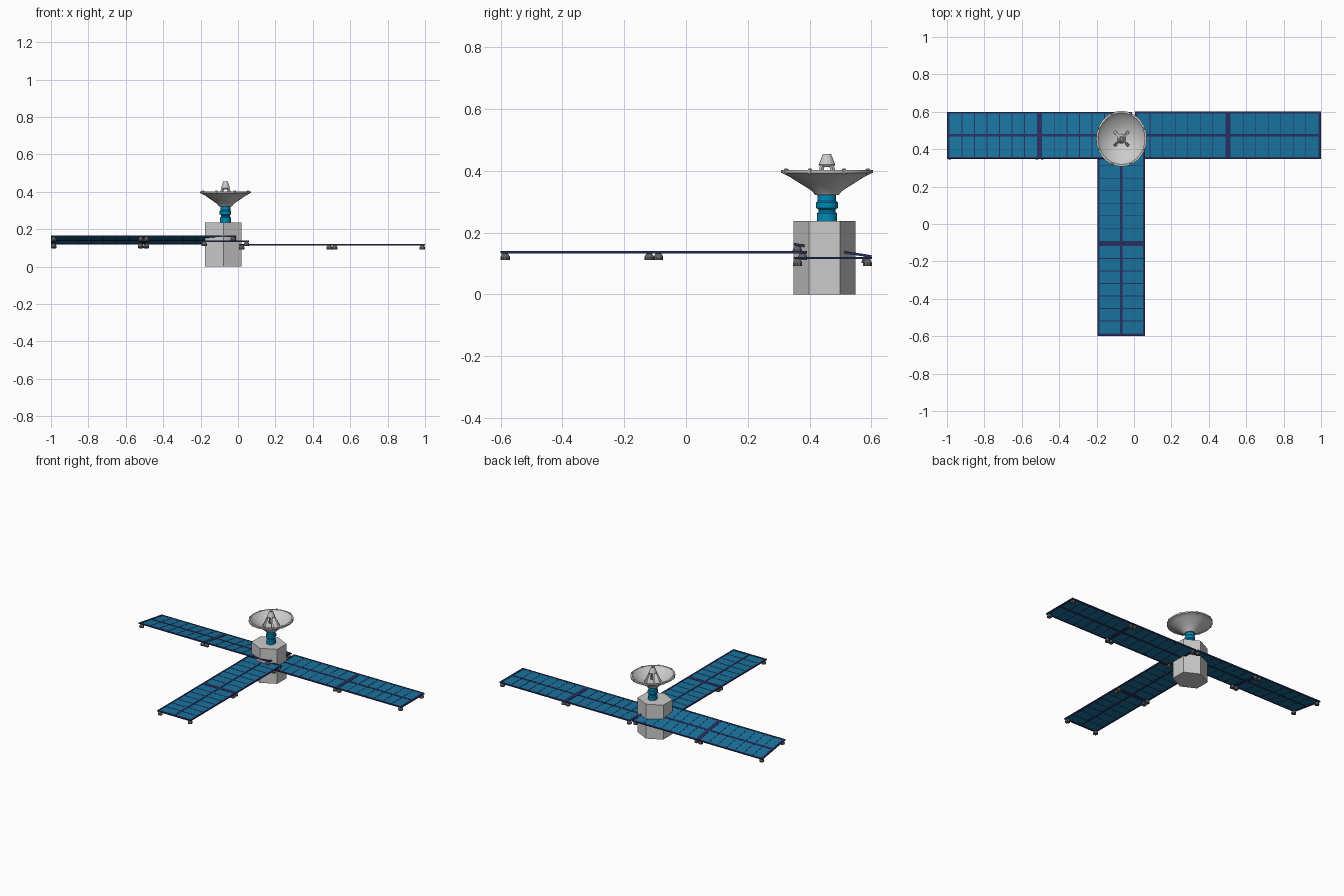
import bpy, bmesh, math
from mathutils import Matrix, Vector

if "Cube" in bpy.data.objects:
    bpy.data.objects.remove(bpy.data.objects["Cube"])


def material(name, rgb):
    m = bpy.data.materials.new(name)
    m.diffuse_color = (*rgb, 1)
    m.use_nodes = True
    m.node_tree.nodes["Principled BSDF"].inputs["Base Color"].default_value = m.diffuse_color
    return m


CELL = material("cell_blue", (0.01, 0.17, 0.34))
FRAME = material("frame_navy", (0.02, 0.03, 0.12))
NECK = material("neck_blue", (0.0, 0.25, 0.48))
DARK = material("dark_grey", (0.12, 0.12, 0.12))


def finish(name, bm, mat=None, matrix=None, smooth=False):
    bmesh.ops.recalc_face_normals(bm, faces=bm.faces)
    me = bpy.data.meshes.new(name)
    bm.to_mesh(me)
    bm.free()
    ob = bpy.data.objects.new(name, me)
    bpy.context.collection.objects.link(ob)
    if matrix:
        ob.matrix_world = matrix
    if mat:
        me.materials.append(mat)
    if smooth:
        bpy.ops.object.select_all(action='DESELECT')
        ob.select_set(True)
        bpy.context.view_layer.objects.active = ob
        bpy.ops.object.shade_smooth_by_angle(angle=math.radians(35))
    return ob


def box(bm, x0, x1, y0, y1, z0, z1):
    c = Vector(((x0 + x1) / 2, (y0 + y1) / 2, (z0 + z1) / 2))
    bmesh.ops.create_cube(bm, size=1, matrix=Matrix.Translation(c)
                          @ Matrix.Diagonal((x1 - x0, y1 - y0, z1 - z0, 1)))


def lathe(bm, profile, n, loc=(0, 0, 0), sx=1, sy=1, turn=0):
    rings = []
    for r, z in profile:
        rings.append([bm.verts.new((loc[0] + sx * r * math.cos(2 * math.pi * i / n + turn),
                                    loc[1] + sy * r * math.sin(2 * math.pi * i / n + turn),
                                    loc[2] + z)) for i in range(n)])
    for a, b in zip(rings, rings[1:]):
        for i in range(n):
            j = (i + 1) % n
            bm.faces.new((a[i], a[j], b[j], b[i]))
    bm.faces.new(rings[0])
    bm.faces.new(rings[-1])


# hexagonal body
bm = bmesh.new()
lathe(bm, [(0.1, 0), (0.1, 0.237)], 6, (-0.078, 0.448, 0), sx=1.13, turn=math.pi / 2)
finish("body", bm)


# wing: two panels end to end along local +x
def wing(name, length, matrix):
    frame, cells, feet = bmesh.new(), bmesh.new(), bmesh.new()
    w, t, half = 0.127, 0.004, length / 2
    for k in range(2):
        x0, x1 = k * half, (k + 1) * half
        box(cells, x0 + 0.004, x1 - 0.004, -w + 0.004, w - 0.004, -0.0022, 0.0022)
        # border rails and centre spine
        for y, b in ((-w + 0.005, 0.005), (0, 0.006), (w - 0.005, 0.005)):
            box(frame, x0, x1, y - b, y + b, -t, t)
        for xa in (x0, x1 - 0.014):
            box(frame, xa, xa + 0.014, -w, w, -t, t)
        # cell dividers
        step = (half - 0.028) / 7
        for i in range(1, 7):
            x = x0 + 0.014 + i * step
            box(frame, x - 0.002, x + 0.002, -w, w, -0.0032, 0.0032)
        # corner feet
        for x in (x0 + 0.015, x1 - 0.015):
            for y in (-w + 0.014, w - 0.014):
                lathe(feet, [(0.015, -0.026), (0.015, -0.015), (0.010, -0.006), (0.007, -0.003)],
                      10, (x, y, 0))
    finish(name + "_frame", frame, FRAME, matrix)
    finish(name + "_cells", cells, CELL, matrix)
    finish(name + "_feet", feet, DARK, matrix)


T, R = Matrix.Translation, Matrix.Rotation
wing("right_wing", 0.995, T((0.005, 0.474, 0.118)))
wing("left_wing", 0.99, T((-0.01, 0.474, 0.143)) @ R(math.radians(-9), 4, 'X') @ R(math.pi, 4, 'Z'))
wing("front_wing", 0.992, T((-0.068, 0.392, 0.137)) @ R(-math.pi / 2, 4, 'Z'))

# jointed neck
CX, CY = -0.067, 0.456
bm = bmesh.new()
lathe(bm, [(0.033, 0.23), (0.033, 0.262), (0.027, 0.267), (0.027, 0.274), (0.035, 0.28),
           (0.035, 0.297), (0.030, 0.302), (0.030, 0.335)], 16, (CX, CY, 0), sx=0.88)
finish("neck", bm, NECK, smooth=True)

# dish bowl with rim lip, hollow inside
bm = bmesh.new()
lathe(bm, [(0.038, 0.322), (0.050, 0.336), (0.085, 0.358), (0.120, 0.380), (0.143, 0.392),
           (0.149, 0.393), (0.149, 0.402), (0.138, 0.403), (0.132, 0.396), (0.105, 0.377),
           (0.070, 0.358), (0.040, 0.349), (0.015, 0.346)], 28, (CX, CY, 0), sx=0.91)
finish("dish", bm, smooth=True)

# small rim studs
bm = bmesh.new()
for i in range(8):
    a = math.pi * (i + 0.5) / 4
    lathe(bm, [(0.007, 0.39), (0.007, 0.405), (0.003, 0.408)], 8,
          (CX + 0.91 * 0.143 * math.cos(a), CY + 0.143 * math.sin(a), 0))
finish("rim_studs", bm)

# feed horn
bm = bmesh.new()
lathe(bm, [(0.020, 0.412), (0.027, 0.420), (0.024, 0.427), (0.013, 0.455), (0.008, 0.455),
           (0.006, 0.445)], 12, (CX, CY, 0), sx=0.91)
finish("feed_horn", bm)

# feed struts
bm = bmesh.new()
for i in range(4):
    a = math.pi * i / 2 + math.pi / 4
    d, s = Vector((math.cos(a), math.sin(a), 0)), Vector((-math.sin(a), math.cos(a), 0))
    ends = []
    for r, z, h in ((0.050, 0.348, 0.007), (0.017, 0.425, 0.005)):
        c = Vector((CX, CY, z)) + d * r
        ends.append([bm.verts.new(c + d * u * h + s * v * h)
                     for u, v in ((1, 1), (-1, 1), (-1, -1), (1, -1))])
    lo, hi = ends
    for j in range(4):
        bm.faces.new((lo[j], lo[(j + 1) % 4], hi[(j + 1) % 4], hi[j]))
    bm.faces.new(lo)
    bm.faces.new(hi)
finish("feed_struts", bm)
